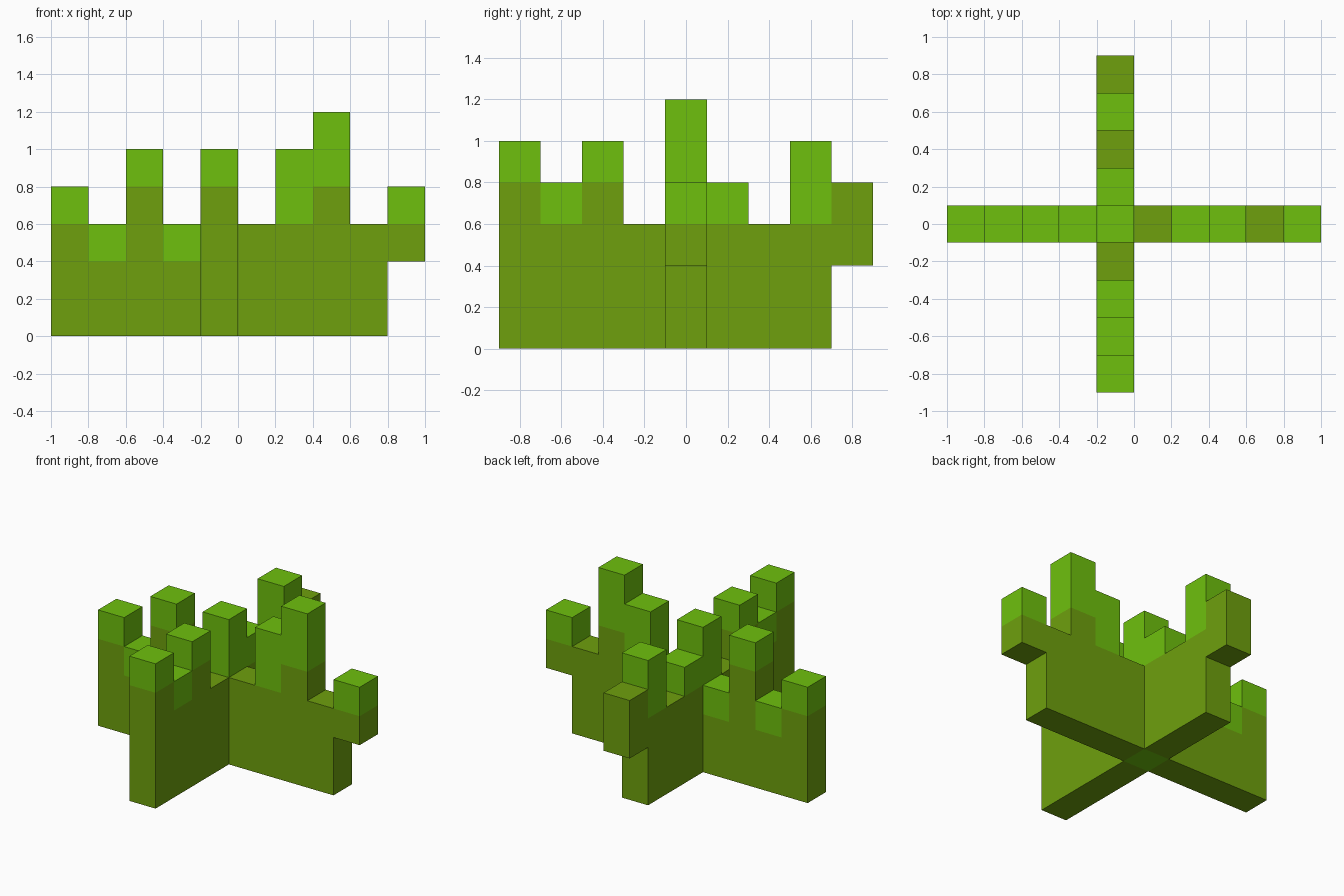
import bpy, bmesh
from mathutils import Vector

cube = bpy.data.objects.get("Cube")
if cube:
    bpy.data.objects.remove(cube, do_unlink=True)

S = 0.2                              # block size
ORIGIN = Vector((-1.0, -0.9, 0.0))   # corner of the block grid
MID = 4                              # grid index of the crossing


def material(name, rgb):
    m = bpy.data.materials.new(name)
    m.use_nodes = True
    m.diffuse_color = (*rgb, 1)
    m.node_tree.nodes["Principled BSDF"].inputs["Base Color"].default_value = (*rgb, 1)
    return m


MATS = [material("olive_green", (0.156, 0.352, 0.004)),
        material("bright_green", (0.156, 0.527, 0.004))]

# Columns in block units: (bottom, start of bright tip, top)
ROW_X = [(0, 3, 4), (0, 2, 3), (0, 4, 5), (0, 2, 3), (0, 0, 5),
         (0, 3, 3), (0, 3, 5), (0, 4, 6), (0, 3, 3), (2, 3, 4)]
ROW_Y = [(0, 4, 5), (0, 3, 4), (0, 4, 5), (0, 3, 3), (0, 0, 5),
         (0, 3, 4), (0, 3, 3), (0, 3, 5), (2, 4, 4)]

columns = {(i, MID): c for i, c in enumerate(ROW_X)}
columns.update({(MID, j): c for j, c in enumerate(ROW_Y)})


def filled(i, j, k):
    bottom, _, top = columns.get((i, j), (0, 0, 0))
    return bottom <= k < top


def block_face(bm, cell, axis, side):
    """Add one square of a block, facing along axis in direction side."""
    u, v = (axis + 1) % 3, (axis + 2) % 3
    verts = []
    for a, b in ((0, 0), (1, 0), (1, 1), (0, 1)):
        p = Vector(cell)
        p[axis] += max(side, 0)
        p[u] += a
        p[v] += b
        verts.append(bm.verts.new(ORIGIN + p * S))
    return bm.faces.new(verts if side > 0 else verts[::-1])


def build_part(name, keys):
    """Skin the outside of a group of columns as one clean mesh."""
    bm = bmesh.new()
    for i, j in keys:
        bottom, tip, top = columns[i, j]
        for k in range(bottom, top):
            for axis in range(3):
                for side in (-1, 1):
                    n = [i, j, k]
                    n[axis] += side
                    if not filled(*n):
                        face = block_face(bm, (i, j, k), axis, side)
                        face.material_index = int(k >= tip)
    bmesh.ops.remove_doubles(bm, verts=bm.verts, dist=0.001)
    bmesh.ops.dissolve_limit(bm, angle_limit=0.01, verts=bm.verts,
                             edges=bm.edges, delimit={'MATERIAL'})
    mesh = bpy.data.meshes.new(name)
    bm.to_mesh(mesh)
    bm.free()
    for m in MATS:
        mesh.materials.append(m)
    bpy.context.collection.objects.link(bpy.data.objects.new(name, mesh))


# Crossing post and the four arms of the plant
build_part("center_post", [(MID, MID)])
build_part("right_arm", [(i, MID) for i in range(MID)])
build_part("left_arm", [(i, MID) for i in range(MID + 1, len(ROW_X))])
build_part("front_arm", [(MID, j) for j in range(MID)])
build_part("back_arm", [(MID, j) for j in range(MID + 1, len(ROW_Y))])
